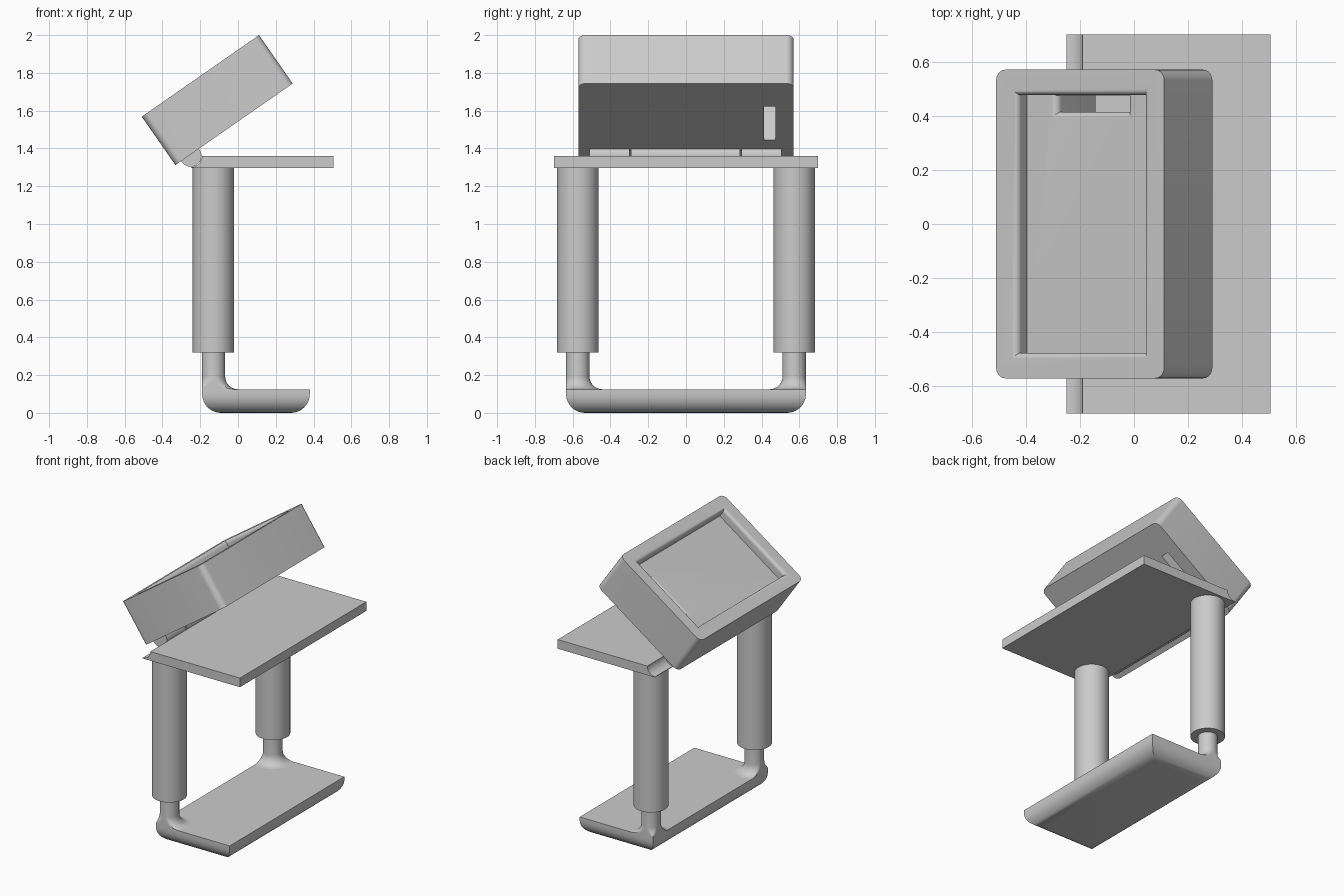
import bpy, bmesh, math
from mathutils import Vector

if "Cube" in bpy.data.objects:
    bpy.data.objects.remove(bpy.data.objects["Cube"], do_unlink=True)

GREY = bpy.data.materials.new("plain grey")
GREY.use_nodes = True
GREY.diffuse_color = (0.6, 0.6, 0.6, 1)
GREY.node_tree.nodes["Principled BSDF"].inputs["Base Color"].default_value = GREY.diffuse_color


def finish(name, bm):
    """Turn a bmesh into a grey object."""
    bmesh.ops.recalc_face_normals(bm, faces=bm.faces)
    mesh = bpy.data.meshes.new(name)
    bm.to_mesh(mesh)
    bm.free()
    mesh.materials.append(GREY)
    ob = bpy.data.objects.new(name, mesh)
    bpy.context.collection.objects.link(ob)
    return ob


def smooth(ob):
    bpy.ops.object.select_all(action='DESELECT')
    ob.select_set(True)
    bpy.context.view_layer.objects.active = ob
    bpy.ops.object.shade_smooth_by_angle(angle=math.radians(30))


def loft(name, loops):
    """Skin a stack of closed loops and cap both ends."""
    bm = bmesh.new()
    rings = [[bm.verts.new(p) for p in loop] for loop in loops]
    for a, b in zip(rings, rings[1:]):
        for i in range(len(a)):
            j = (i + 1) % len(a)
            bm.faces.new((a[i], a[j], b[j], b[i]))
    bm.faces.new(rings[0])
    bm.faces.new(rings[-1])
    return finish(name, bm)


def rect(x0, x1, y0, y1, z):
    return [(x0, y0, z), (x1, y0, z), (x1, y1, z), (x0, y1, z)]


def circle(cx, cy, r, z, n=48):
    return [(cx + r * math.cos(math.tau * i / n), cy + r * math.sin(math.tau * i / n), z)
            for i in range(n)]


def quarter(n=8):
    return [math.pi / 2 * i / n for i in range(n + 1)]


def along_y(profile, y0, y1):
    return [[(x, y, z) for x, z in profile] for y in (y0, y1)]


# foot: slab with rounded underside
FX0, FX1, FY, FZ = -0.19, 0.38, 0.635, 0.125
R = 0.1
loops = []
for a in quarter():
    d, z = R * (1 - math.sin(a)), R * (1 - math.cos(a))
    loops.append(rect(FX0 + d, FX1 - d, -FY + d, FY - d, z))
loops.append(rect(FX0, FX1, -FY, FY, FZ))
smooth(loft("foot", loops))

# legs: sleeve plus inner rod flaring into the foot
LEG_X, LEG_Y, ROD, FLARE = -0.13, 0.573, 0.062, 0.068
for side, s in (("left_side", 1), ("right_side", -1)):
    cy = s * LEG_Y
    smooth(loft("leg_sleeve_" + side, [circle(LEG_X, cy, 0.11, z) for z in (0.32, 1.3)]))
    loops = [circle(LEG_X, cy, ROD + FLARE, FZ - 0.015)]
    for a in quarter():
        loops.append(circle(LEG_X, cy, ROD + FLARE * (1 - math.sin(a)),
                            FZ + FLARE * (1 - math.cos(a))))
    loops.append(circle(LEG_X, cy, ROD, 0.33))
    loops = [[(max(x, FX0), max(-FY, min(FY, y)), z) for x, y, z in lp] for lp in loops]
    smooth(loft("leg_rod_" + side, loops))

# table top with a hollow groove along the hinge edge
HX, HZ, HR = -0.25, 1.36, 0.06
groove = [(HX + HR * math.sin(a), HZ - HR * math.cos(a)) for a in quarter()]
profile = [(HX, 1.296)] + groove + [(0.505, HZ), (0.505, 1.296)]
smooth(loft("table_top", along_y(profile, -0.7, 0.7)))

# hinge knuckles
ring = [(x, z) for x, z, _ in circle(HX, HZ, HR - 0.003, 0)]
for name, y0, y1 in (("front", -0.51, -0.3), ("middle", -0.29, 0.285), ("back", 0.295, 0.505)):
    smooth(loft("hinge_knuckle_" + name, along_y(ring, y0, y1)))

# tilted tray box with rounded corners
HU, HY, HW = 0.378, 0.57, 0.156
bm = bmesh.new()
bmesh.ops.create_cube(bm, size=1)
bmesh.ops.scale(bm, vec=(2 * HU, 2 * HY, 2 * HW), verts=bm.verts)
upright = [e for e in bm.edges if abs(e.verts[0].co.z - e.verts[1].co.z) > HW]
bmesh.ops.bevel(bm, geom=upright, offset=0.04, segments=8, affect='EDGES', profile=0.5)
tray = finish("tray_box", bm)

# recess with a rounded rim
RIM, F, DEPTH = 0.07, 0.024, 0.065
loops = [rect(-HU + RIM, HU - RIM, -HY + RIM, HY - RIM, HW + 0.03)]
for a in quarter():
    d = RIM + F * math.sin(a)
    loops.append(rect(-HU + d, HU - d, -HY + d, HY - d, HW - F * (1 - math.cos(a))))
loops.append(rect(-HU + d, HU - d, -HY + d, HY - d, HW - DEPTH))
recess = loft("recess_cutter", loops)

# through slot with rounded lip on its three free sides
floor, y1 = HW - DEPTH, 0.474
loops = [rect(-0.172, 0.191, 0.39, y1, floor + 0.03)]
for a in quarter():
    d = F * math.sin(a)
    loops.append(rect(-0.172 + d, 0.191 - d, 0.39 + d, y1, floor - F * (1 - math.cos(a))))
loops.append(rect(-0.148, 0.167, 0.39 + F, y1, -HW - 0.05))
slot = loft("slot_cutter", loops)

bpy.context.view_layer.objects.active = tray
for cutter in (recess, slot):
    cutter.hide_render = True
    mod = tray.modifiers.new("cut", 'BOOLEAN')
    mod.operation, mod.solver, mod.object = 'DIFFERENCE', 'EXACT', cutter
    bpy.ops.object.modifier_apply(modifier=mod.name)
    bpy.data.objects.remove(cutter, do_unlink=True)
smooth(tray)
tray.location = Vector((-0.11, 0, 1.656))
tray.rotation_euler = (0, -math.radians(34.8), 0)
